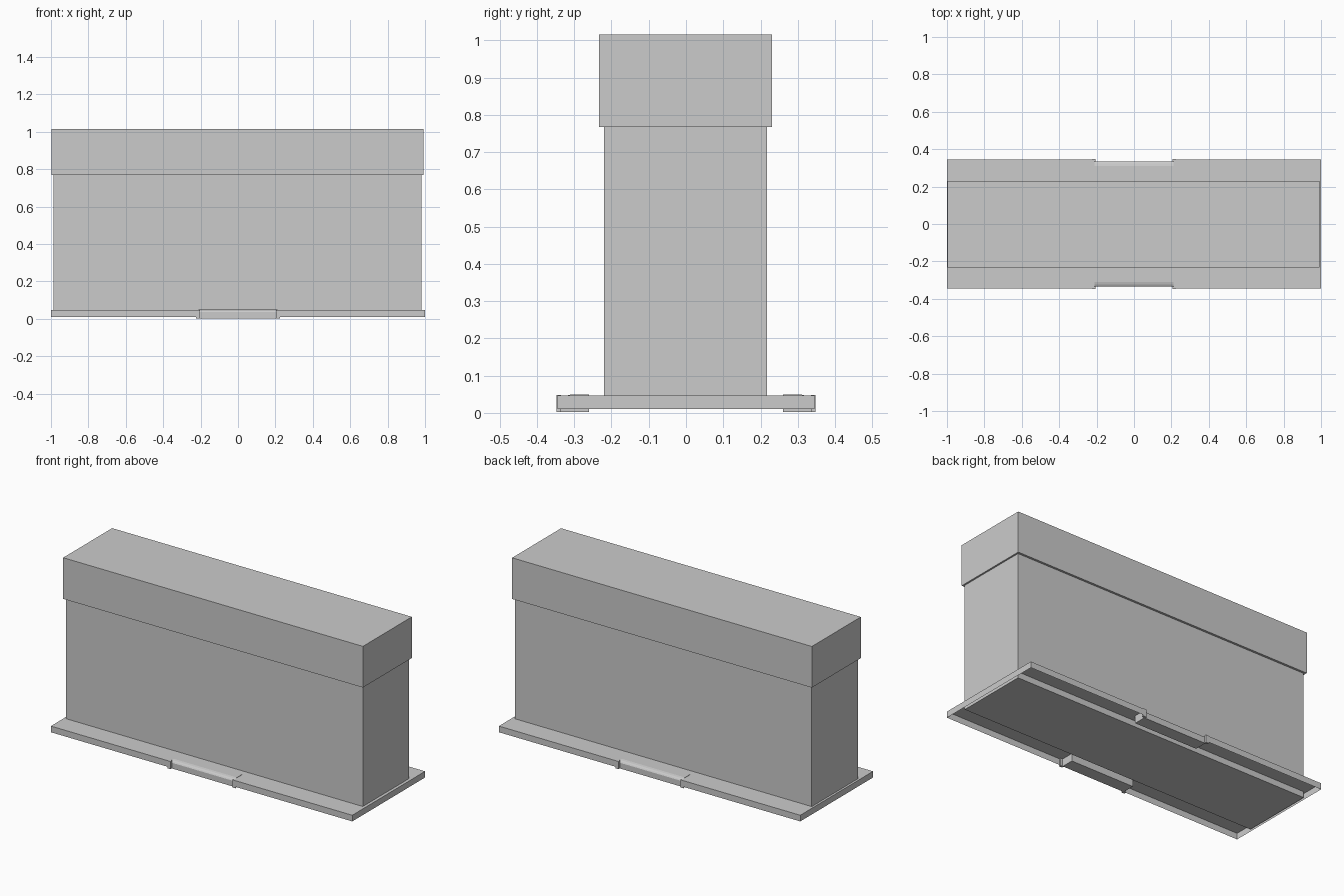
import bpy, bmesh

if "Cube" in bpy.data.objects:
    bpy.data.objects.remove(bpy.data.objects["Cube"])


def finish(name, bm):
    bmesh.ops.recalc_face_normals(bm, faces=bm.faces)
    me = bpy.data.meshes.new(name)
    bm.to_mesh(me)
    bm.free()
    ob = bpy.data.objects.new(name, me)
    bpy.context.collection.objects.link(ob)
    return ob


def box(name, x0, x1, y0, y1, z0, z1):
    bm = bmesh.new()
    bmesh.ops.create_cube(bm, size=1)
    for v in bm.verts:
        v.co = ((x0 + x1) / 2 + v.co.x * (x1 - x0),
                (y0 + y1) / 2 + v.co.y * (y1 - y0),
                (z0 + z1) / 2 + v.co.z * (z1 - z0))
    return finish(name, bm)


def prism(name, profile, x0, x1):
    """Closed (y, z) profile extruded along x."""
    bm = bmesh.new()
    face = bm.faces.new([bm.verts.new((x0, y, z)) for y, z in profile])
    new = bmesh.ops.extrude_face_region(bm, geom=[face], use_keep_orig=True)["geom"]
    for v in new:
        if isinstance(v, bmesh.types.BMVert):
            v.co.x = x1
    return finish(name, bm)


# Main body and overhanging lid
box("body", -0.987, 0.982, -0.22, 0.218, 0.011, 0.768)
box("lid", -0.997, 0.992, -0.233, 0.231, 0.768, 1.015)

# Base tray: thin sheet with a turned-down lip, notched for the handles
X, Y, NX, NY = 1.0, 0.345, 0.21, 0.26
front = [(-X, -Y), (-NX, -Y), (-NX, -NY), (NX, -NY), (NX, -Y), (X, -Y)]
outline = front + [(-x, -y) for x, y in front]
bm = bmesh.new()
bm.faces.new([bm.verts.new((x, y, 0.047)) for x, y in outline])
edges = bm.edges[:]
lip = bmesh.ops.extrude_edge_only(bm, edges=edges)["geom"]
for v in lip:
    if isinstance(v, bmesh.types.BMVert):
        v.co.z = 0.01
finish("base_tray", bm)

# Finger grips with rounded outer edge, and small end tabs
grip = [(0.26, 0.002), (0.335, 0.002), (0.335, 0.036), (0.331, 0.042),
        (0.323, 0.046), (0.31, 0.049), (0.26, 0.049)]
for side, label in ((-1, "front"), (1, "back")):
    prism(label + "_grip", [(side * y, z) for y, z in grip], -0.21, 0.21)
    for end, tag in ((-1, "left"), (1, "right")):
        xs = sorted((end * 0.205, end * 0.225))
        ys = sorted((side * 0.335, side * 0.347))
        box(f"{label}_{tag}_grip_tab", *xs, *ys, 0.002, 0.048)
